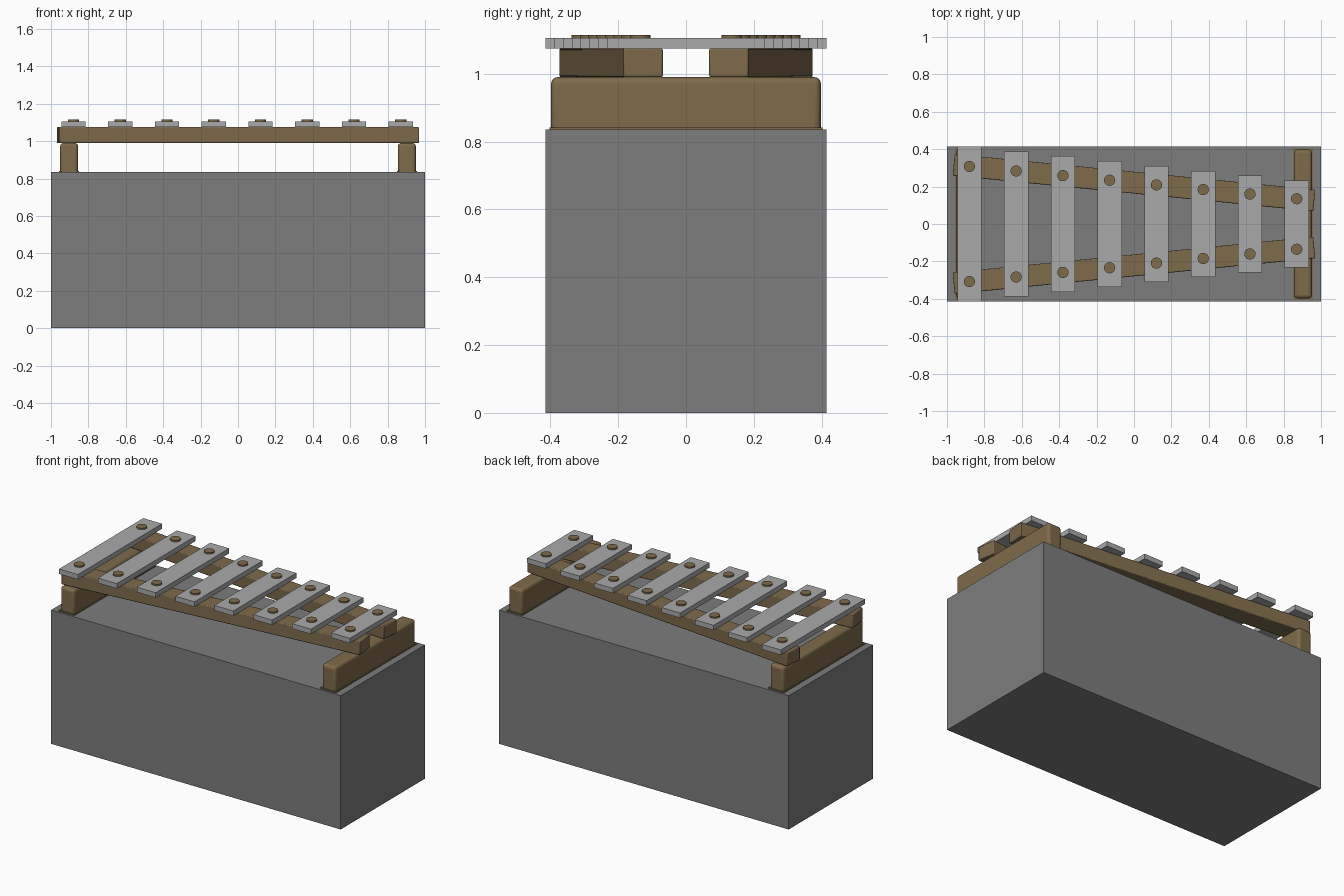
import bpy
from math import atan2

cube = bpy.data.objects.get("Cube")
if cube:
    bpy.data.objects.remove(cube, do_unlink=True)


def make_material(name, rgb):
    mat = bpy.data.materials.new(name)
    mat.use_nodes = True
    mat.diffuse_color = (*rgb, 1)
    mat.node_tree.nodes["Principled BSDF"].inputs["Base Color"].default_value = (*rgb, 1)
    return mat


wood = make_material("brown wood", (0.21, 0.145, 0.07))
metal = make_material("light grey metal", (0.40, 0.40, 0.40))
grey = make_material("dark grey", (0.205, 0.205, 0.205))


def finish(name, mat, bevel=0.0, segments=1):
    obj = bpy.context.object
    obj.name = name
    obj.data.materials.append(mat)
    if bevel:
        mod = obj.modifiers.new("Bevel", "BEVEL")
        mod.width = bevel
        mod.segments = segments
        bpy.ops.object.shade_smooth_by_angle()
    return obj


def block(name, mat, size, centre, angle=0.0, bevel=0.0, segments=1):
    bpy.ops.mesh.primitive_cube_add(size=1, location=centre)
    obj = bpy.context.object
    obj.scale = size
    bpy.ops.object.transform_apply(location=False, rotation=False, scale=True)
    obj.rotation_euler.z = angle
    return finish(name, mat, bevel, segments)


# Heights of the stacked layers
BOX_TOP, RAIL_BOTTOM, BAR_BOTTOM, BAR_TOP = 0.835, 0.99, 1.075, 1.106
PEG_TOP = 1.115

# Resonator box
block("resonator_box", grey, (2, 0.83, BOX_TOP), (0, 0, BOX_TOP / 2))

# Bars and their pegs, shrinking towards +x
BARS = 8
FIRST_X, STEP_X = -0.88, 0.25
FIRST_PEG, LAST_PEG = 0.308, 0.135
for i in range(BARS):
    t = i / (BARS - 1)
    x = FIRST_X + STEP_X * i
    half = 0.415 + (0.232 - 0.415) * t
    peg_y = FIRST_PEG + (LAST_PEG - FIRST_PEG) * t
    block(f"bar_{i + 1}", metal, (0.13, 2 * half, BAR_TOP - BAR_BOTTOM),
          (x, 0, (BAR_TOP + BAR_BOTTOM) / 2))
    for side, label in ((1, "back"), (-1, "front")):
        bpy.ops.mesh.primitive_cylinder_add(
            vertices=24, radius=0.03, depth=PEG_TOP - BAR_BOTTOM,
            location=(x, side * peg_y, (PEG_TOP + BAR_BOTTOM) / 2))
        finish(f"{label}_peg_{i + 1}", wood)
        bpy.ops.object.shade_smooth_by_angle()

# Slanted rails running under the pegs
slope = (LAST_PEG - FIRST_PEG) / (STEP_X * (BARS - 1))
rail_y = FIRST_PEG - slope * FIRST_X
for side, label in ((1, "back"), (-1, "front")):
    block(f"{label}_rail", wood, (1.937, 0.116, BAR_BOTTOM - RAIL_BOTTOM),
          (0, side * rail_y, (BAR_BOTTOM + RAIL_BOTTOM) / 2),
          atan2(side * slope, 1), 0.005, 2)

# End supports with rounded edges and a thin foot
for side, label in ((1, "left"), (-1, "right")):
    block(f"{label}_support", wood, (0.096, 0.795, RAIL_BOTTOM - BOX_TOP + 0.03),
          (side * 0.903, 0, (RAIL_BOTTOM + BOX_TOP - 0.03) / 2), 0, 0.018, 4)
    block(f"{label}_foot", wood, (0.108, 0.806, 0.006),
          (side * 0.903, 0, BOX_TOP + 0.003))
